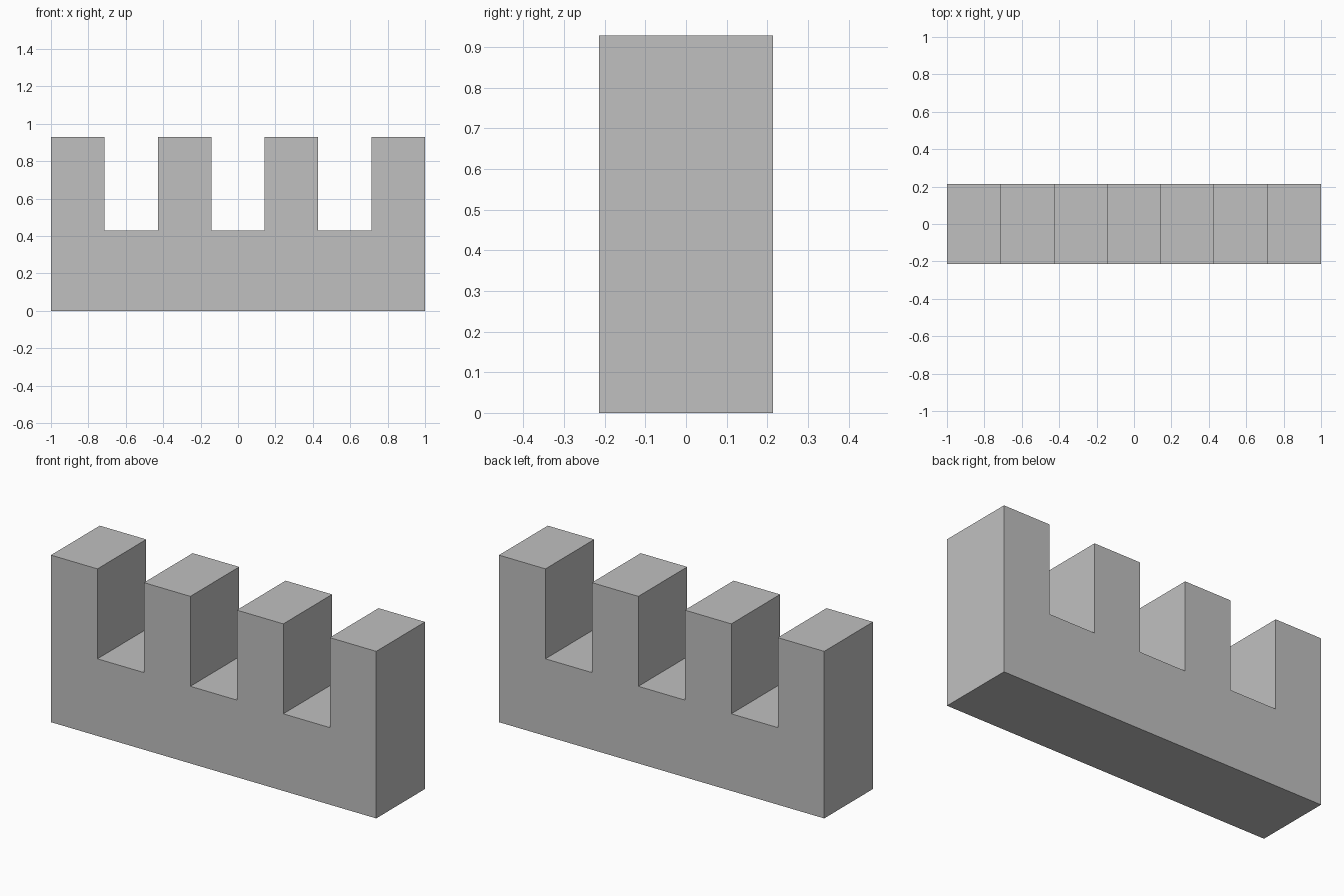
import bpy
import bmesh

cube = bpy.data.objects.get("Cube")
if cube:
    bpy.data.objects.remove(cube, do_unlink=True)

# Proportions: the wall is seven equal bays wide, alternating merlon and gap
BAYS = 7
BAY = 2 / BAYS
DEPTH = 1.5 * BAY
BASE_TOP = 1.5 * BAY
MERLON_TOP = 3.25 * BAY

# Plain stone grey
grey = bpy.data.materials.new("light_grey")
grey.use_nodes = True
colour = (0.53, 0.53, 0.53, 1)
grey.diffuse_color = colour
grey.node_tree.nodes["Principled BSDF"].inputs["Base Color"].default_value = colour

# Stepped front outline
outline = [(1, 0), (-1, 0)]
for i in range(BAYS):
    top = BASE_TOP if i % 2 else MERLON_TOP
    left = -1 + i * BAY
    outline += [(left, top), (left + BAY, top)]

# Fill the outline and extrude it through the wall's depth
bm = bmesh.new()
front = bm.faces.new([bm.verts.new((x, -DEPTH / 2, z)) for x, z in outline])
result = bmesh.ops.extrude_face_region(bm, geom=[front], use_keep_orig=True)
back = [v for v in result["geom"] if isinstance(v, bmesh.types.BMVert)]
bmesh.ops.translate(bm, verts=back, vec=(0, DEPTH, 0))
bmesh.ops.recalc_face_normals(bm, faces=bm.faces)

mesh = bpy.data.meshes.new("battlement_wall")
bm.to_mesh(mesh)
bm.free()
mesh.materials.append(grey)
wall = bpy.data.objects.new("battlement_wall", mesh)
bpy.context.collection.objects.link(wall)
